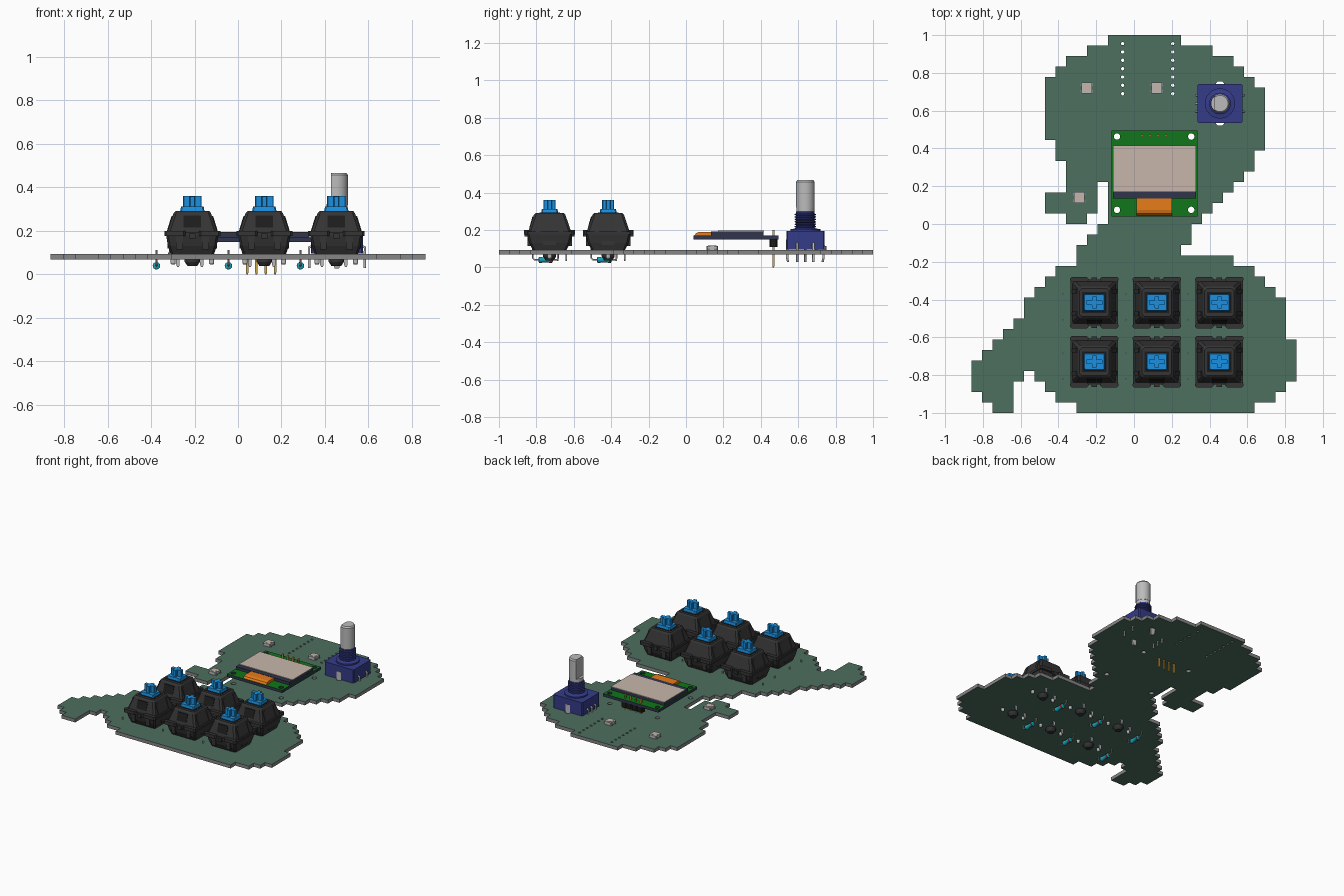
import bpy, bmesh, math
from mathutils import Vector

if "Cube" in bpy.data.objects:
    bpy.data.objects.remove(bpy.data.objects["Cube"])


def mat(name, r, g, b):
    m = bpy.data.materials.new(name)
    m.diffuse_color = (r, g, b, 1)
    m.use_nodes = True
    m.node_tree.nodes["Principled BSDF"].inputs["Base Color"].default_value = m.diffuse_color
    return m


GREEN = mat("board_green", .075, .16, .115)
EDGE = mat("edge_grey", .24, .24, .24)
PCB = mat("display_green", .005, .18, .01)
NAVY = mat("dark_navy", .03, .035, .07)
BEIGE = mat("screen_beige", .58, .47, .41)
ORANGE = mat("flex_orange", .8, .2, .01)
BLACK = mat("housing_black", .035, .035, .035)
DARK = mat("recess_black", .012, .012, .012)
BLUE = mat("stem_blue", .01, .28, .75)
INDIGO = mat("encoder_blue", .035, .045, .25)
METAL = mat("metal_grey", .5, .5, .5)
GOLD = mat("pin_gold", .65, .4, .06)
TEAL = mat("diode_teal", .01, .38, .5)
RED = mat("band_red", .4, .03, .02)
B0, B1 = .068, .093          # board underside and top
SIDES = (-1, 1)
CORNERS = [(s, t) for s in SIDES for t in SIDES]


# ---- helpers: everything is a loft of 2D rings stacked along an axis ----
def rect(x, y, hx, hy, c=0):
    if not c:
        return [(x - hx, y - hy), (x + hx, y - hy), (x + hx, y + hy), (x - hx, y + hy)]
    q = [(hx, c - hy), (hx, hy - c), (hx - c, hy), (c - hx, hy)]
    return [(x + a, y + b) for a, b in q] + [(x - a, y - b) for a, b in q]


def circ(x, y, r, n=24):
    return [(x + r * math.cos(2 * math.pi * i / n), y + r * math.sin(2 * math.pi * i / n)) for i in range(n)]


def box(x, y, hx, hy, z0, z1, c=0):
    return [(rect(x, y, hx, hy, c), z0), (rect(x, y, hx, hy, c), z1)]


def lathe(x, y, profile, n=24):
    return [(circ(x, y, r, n), z) for r, z in profile]


def activate(ob):
    bpy.ops.object.select_all(action='DESELECT')
    ob.select_set(True)
    bpy.context.view_layer.objects.active = ob


def part(name, m, *lofts, axis='z', smooth=False):
    turn = {'z': lambda a, b, c: (a, b, c), 'y': lambda a, b, c: (a, c, b), 'x': lambda a, b, c: (c, a, b)}[axis]
    bm = bmesh.new()
    for rings in lofts:
        vs = [[bm.verts.new(turn(px, py, z)) for px, py in pts] for pts, z in rings]
        n = len(vs[0])
        for lo, hi in zip(vs, vs[1:]):
            for i in range(n):
                bm.faces.new((lo[i], lo[(i + 1) % n], hi[(i + 1) % n], hi[i]))
        bm.faces.new(vs[0][::-1])
        bm.faces.new(vs[-1])
    bmesh.ops.recalc_face_normals(bm, faces=bm.faces)
    me = bpy.data.meshes.new(name)
    bm.to_mesh(me)
    bm.free()
    me.materials.append(m)
    ob = bpy.data.objects.new(name, me)
    bpy.context.collection.objects.link(ob)
    if smooth:
        activate(ob)
        bpy.ops.object.shade_smooth_by_angle(angle=math.radians(32))


def curve(name, loops, closed, dim):
    cu = bpy.data.curves.new(name, 'CURVE')
    cu.dimensions = dim
    for pts in loops:
        s = cu.splines.new('POLY')
        s.points.add(len(pts) - 1)
        for p, q in zip(s.points, pts):
            p.co = (*q, 0, 1) if len(q) == 2 else (*q, 1)
        s.use_cyclic_u = closed
    ob = bpy.data.objects.new(name, cu)
    bpy.context.collection.objects.link(ob)
    activate(ob)
    return ob


def plate(name, loops, z0, z1, face_mat, side_mat):
    ob = curve(name, loops, True, '2D')
    ob.data.fill_mode = 'BOTH'
    ob.data.extrude = (z1 - z0) / 2
    bpy.ops.object.convert(target='MESH')
    me = bpy.context.object.data
    me.materials.clear()
    me.materials.append(face_mat)
    me.materials.append(side_mat)
    bm = bmesh.new()
    bm.from_mesh(me)
    bmesh.ops.remove_doubles(bm, verts=bm.verts, dist=1e-5)
    bmesh.ops.translate(bm, verts=bm.verts, vec=Vector((0, 0, (z0 + z1) / 2)))
    bmesh.ops.recalc_face_normals(bm, faces=bm.faces)
    for f in bm.faces:
        f.smooth = False
        f.material_index = 0 if abs(f.normal.z) > .5 else 1
    bm.to_mesh(me)
    bm.free()


def wire(name, pts, r, m):
    ob = curve(name, [pts], False, '3D')
    ob.data.bevel_depth = r
    ob.data.bevel_resolution = 1
    ob.data.use_fill_caps = True
    ob.data.materials.append(m)
    bpy.ops.object.convert(target='MESH')


# ---- stepped board: edge columns run straight between a few key rows ----
left = {0: 13, 2: 9, 4: 7, 9: 7, 13: 9, 14: 13, 17: 13, 20: 10, 21: 10, 22: 8, 25: 5, 26: 5, 31: 0, 33: 0, 35: 2}
right = {0: 20, 2: 25, 5: 28, 10: 28, 11: 27, 12: 27, 18: 21, 19: 21, 20: 20, 21: 25, 22: 27, 25: 30,
         28: 30, 29: 31, 32: 31, 34: 29, 35: 27}


def edge(keys, r):
    a, b = max(k for k in keys if k <= r), min(k for k in keys if k >= r)
    return keys[a] if a == b else math.floor(keys[a] + (keys[b] - keys[a]) * (r - a) / (b - a) + .5)


cells = {(c, r) for r in range(36) for c in range(edge(left, r), edge(right, r))}
for r, a, b in ((14, 9, 12), (15, 7, 12), (16, 7, 12), (17, 9, 11)):      # side lobe
    cells |= {(c, r) for c in range(a, b)}
for r, a, b in ((32, 5, 6), (33, 4, 7), (34, 4, 8), (35, 4, 10)):         # notch beside the tail
    cells -= {(c, r) for c in range(a, b)}
sides = set()
for c, r in cells:
    q = [(c, r), (c + 1, r), (c + 1, r + 1), (c, r + 1)]
    sides |= set(zip(q, q[1:] + q[:1]))
follow = {a: b for a, b in sides if (b, a) not in sides}
walk = [(13, 0)]
while follow[walk[-1]] != walk[0]:
    walk.append(follow[walk[-1]])
outline = [((c - 15.5) / 18, 1 - r / 18) for i, (c, r) in enumerate(walk)
           if walk[i - 1][0] != walk[(i + 1) % len(walk)][0] and walk[i - 1][1] != walk[(i + 1) % len(walk)][1]]

EX, EY = .455, .638          # encoder centre
mounts = [circ(x, y, .017, 16) for x in (-.09, .303) for y in (.075, .463)]
holes = [circ(x, .955 - .0442 * i, .009, 10) for x in (-.06, .205) for i in range(7)]
holes += [rect(EX, EY + s * .1, .022, .016, .01) for s in SIDES]
plate("circuit_board", [outline] + holes + mounts, B0, B1, GREEN, EDGE)

# ---- display module ----
plate("display_board", [rect(.108, .267, .227, .227)] + mounts, .15, .171, PCB, NAVY)
part("display_glass", NAVY, box(.108, .275, .22, .14, .171, .192))
part("display_panel", BEIGE, box(.108, .294, .22, .122, .192, .196))
flex = [(.136, .171), (.136, .19), (.075, .19), (.055, .184), (.043, .168), (.043, .155), (.06, .171)]
part("display_flex", ORANGE, [(flex, .012), (flex, .2)], axis='x')
pins_x = [.042 + .0428 * i for i in range(4)]
part("header_block", DARK, *[box(x, .467, .0214, .021, .108, .15, .007) for x in pins_x])
part("header_pins", GOLD, *[[(rect(x, .467, w, w), z) for w, z in ((.003, 0), (.0055, .008), (.0055, .2))]
                            for x in pins_x])

# ---- small light chips ----
for x, y in ((-.25, .72), (.12, .72), (-.29, .14)):
    part("light_chip", METAL, box(x, y, .028, .03, B1, .114, .004))
    part("light_lens", BEIGE, lathe(x, y, [(.022, .112), (.022, .116)], 16))
    part("light_pads", EDGE, *[box(x + a * .027, y + b * .018, .006, .007, B1, .1) for a, b in CORNERS])

# ---- rotary encoder ----
part("encoder_body", INDIGO, box(EX, EY, .12, .102, B1 + .003, .195, .006))
ridges = [(.08, .195), (.08, .205), (.06, .207)]
for i in range(6):
    z = .212 + i * .013
    ridges += [(.05, z), (.057, z + .004), (.057, z + .008), (.05, z + .011)]
part("encoder_thread", INDIGO, lathe(EX, EY, ridges), smooth=True)
part("encoder_collar", INDIGO, lathe(EX, EY, [(.05, .285), (.05, .297), (.04, .305)]), smooth=True)


def d_shape(r):              # circle with a flat on its left side
    return [(max(x, EX - .028 - .0001 * abs(y - EY)), y) for x, y in circ(EX, EY, r, 32)]


part("encoder_shaft", METAL, lathe(EX, EY, [(.048, .29), (.048, .325)], 32),
     [(d_shape(.05), .32), (d_shape(.05), .457), (d_shape(.043), .467)], smooth=True)
for s, ys in ((-1, (-.0435, 0, .0435)), (1, (-.0435, .0435))):
    for dy in ys:
        wire("encoder_pin", [(EX + s * .115, EY + dy, .13), (EX + s * .128, EY + dy, .125),
                             (EX + s * .128, EY + dy, .03)], .0065, METAL)
part("encoder_lugs", METAL, *[[(rect(EX, EY + s * d, w, .006), z)
                               for d, w, z in ((.097, .018, .15), (.097, .018, .05), (.092, .01, .028))]
                              for s in SIDES])

# ---- one key switch and its diode ----
part("switch_lower_housing", BLACK,
     [(rect(0, 0, w, d, .01), z) for w, d, z in ((.1, .09, B1), (.112, .108, .13), (.12, .12, .178))],
     *[box(s * .1, 0, .014, .035, .12, .175) for s in SIDES],
     *[box(s * .06, t * .105, .016, .014, .115, .175) for s, t in CORNERS])
part("switch_flange", BLACK, box(0, 0, .126, .122, .176, .192, .006),
     *[box(s * .08, t * .123, .049, .013, .176, .2, .009) for s, t in CORNERS],
     *[box(0, t * .122, .014, .012, .165, .19) for t in SIDES])
upper = ((.116, .113, .19), (.112, .11, .205), (.086, .084, .282), (.078, .074, .291))
part("switch_upper_housing", BLACK, [(rect(0, 0, w, d, .012), z) for w, d, z in upper],
     *[[(rect(s * .11, t * .06, .01, .012), .19), (rect(s * .088, t * .06, .008, .012), .268)] for s, t in CORNERS])
part("switch_window", DARK, box(0, 0, .065, .055, .285, .2925),
     [(rect(0, -.1, .04, .008), .215), (rect(0, -.084, .04, .008), .272)])
part("switch_stem", BLUE, [(rect(0, 0, .058, .047, .006), .28), (rect(0, 0, .052, .042, .006), .312)],
     box(0, 0, .042, .012, .31, .36, .003), box(0, 0, .012, .032, .31, .3595, .003))
part("switch_peg", BLACK, lathe(0, 0, [(.035, B1), (.035, .058), (.022, .038)]), smooth=True)
part("switch_side_pegs", METAL, *[lathe(s * .0885, 0, [(.012, B1), (.012, .052), (.007, .045)], 12) for s in SIDES])
part("switch_contacts", METAL, *[[(rect(x, y, w, .004), z) for w, z in ((.004, .034), (.008, .045), (.008, B1))]
                                 for x, y in ((-.066, .044), (.044, .088))])
DX = -.165                   # diode offset from its switch
wire("diode_leads", [(DX, y, z) for y, z in ((.047, .112), (.047, .05), (.037, .04),
                                             (-.08, .04), (-.09, .05), (-.09, .112))], .0045, METAL)
shell = [(.009, -.06), (.0165, -.056), (.0165, -.044), (.014, -.038)]
shell += [(r, -.043 - y) for r, y in shell[::-1]]
part("diode_body", TEAL, lathe(DX, .04, shell, 16), axis='y', smooth=True)
part("diode_band", RED, lathe(DX, .04, [(.0172, .003), (.0172, .011)], 16), axis='y', smooth=True)

# ---- repeat the switch on a 3 x 2 grid ----
unit = [o for o in bpy.context.collection.objects if o.name.startswith(("switch_", "diode_"))]
for i in range(3):
    for j in range(2):
        for ob in unit:
            item = ob
            if i + j:
                item = ob.copy()
                bpy.context.collection.objects.link(item)
            item.location = (-.21 + .331 * i, -.416 - .313 * j, 0)
